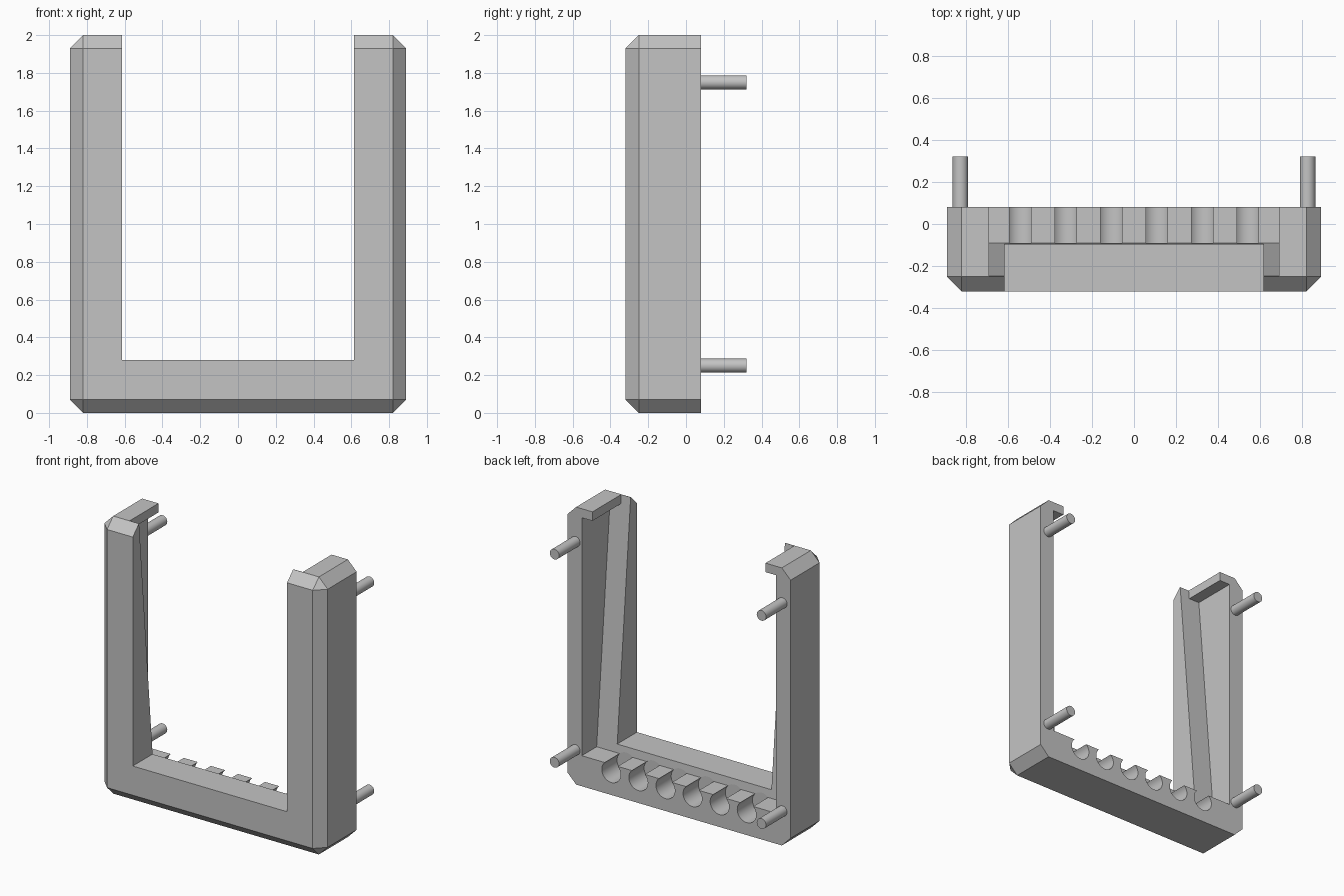
import bpy
import bmesh
import math
from mathutils import Matrix

default = bpy.data.objects.get("Cube")
if default:
    bpy.data.objects.remove(default, do_unlink=True)

grey = bpy.data.materials.new("plain_grey")
grey.use_nodes = True
colour = (0.55, 0.55, 0.55, 1)
grey.diffuse_color = colour
grey.node_tree.nodes["Principled BSDF"].inputs["Base Color"].default_value = colour

BACK, FRONT, CHAMFER = 0.08, -0.32, 0.07
BED = 0.22


def make_object(name, bm):
    bmesh.ops.recalc_face_normals(bm, faces=bm.faces)
    mesh = bpy.data.meshes.new(name)
    bm.to_mesh(mesh)
    bm.free()
    mesh.materials.append(grey)
    obj = bpy.data.objects.new(name, mesh)
    bpy.context.collection.objects.link(obj)
    return obj


def prism(name, half_width, profile):
    """Extrude a (y, z) profile along x, centred on x = 0."""
    bm = bmesh.new()
    face = bm.faces.new([bm.verts.new((-half_width, y, z)) for y, z in profile])
    side = bmesh.ops.extrude_face_region(bm, geom=[face])["geom"]
    verts = [v for v in side if isinstance(v, bmesh.types.BMVert)]
    bmesh.ops.translate(bm, verts=verts, vec=(2 * half_width, 0, 0))
    return make_object(name, bm)


def rod(name, x, z, radius, y0, y1, sides=32):
    bm = bmesh.new()
    place = Matrix.Translation((x, (y0 + y1) / 2, z)) @ Matrix.Rotation(math.pi / 2, 4, "X")
    bmesh.ops.create_cone(bm, cap_ends=True, segments=sides, radius1=radius,
                          radius2=radius, depth=y1 - y0, matrix=place)
    return make_object(name, bm)


def smooth(obj):
    bpy.ops.object.select_all(action="DESELECT")
    obj.select_set(True)
    bpy.context.view_layer.objects.active = obj
    bpy.ops.object.shade_smooth_by_angle(angle=math.radians(30))


def cut(target, cutter):
    mod = target.modifiers.new("cut", "BOOLEAN")
    mod.operation, mod.solver, mod.object = "DIFFERENCE", "EXACT", cutter
    bpy.context.view_layer.objects.active = target
    bpy.ops.object.modifier_apply(modifier=mod.name)
    bpy.data.objects.remove(cutter, do_unlink=True)


def slope_y(z):
    """Back surface of the front lip, thicker toward the base."""
    return -0.248 + (2 - z) * 0.089


def slanted(top):
    return [(slope_y(BED), BED), (0.2, BED), (0.2, top), (slope_y(top), top)]


# Frame block, chamfered everywhere except around the back face
bm = bmesh.new()
block = Matrix.Translation((0, (FRONT + BACK) / 2, 1)) @ Matrix.Diagonal((1.78, BACK - FRONT, 2, 1))
bmesh.ops.create_cube(bm, size=1, matrix=block)
edges = [e for e in bm.edges if min(v.co.y for v in e.verts) < 0]
bmesh.ops.bevel(bm, geom=edges, offset=CHAMFER, segments=1, affect="EDGES")
# Trim the back flat where the depth edges were chamfered
frame = make_object("frame", bm)

# Front opening, then the tapered slot behind the lip and under the top tabs
cut(frame, prism("opening_cutter", 0.615, [(-0.5, 0.28), (0.2, 0.28), (0.2, 2.2), (-0.5, 2.2)]))
cut(frame, prism("slot_cutter", 0.69, slanted(2.2)))
cut(frame, prism("pocket_cutter", 0.775, slanted(1.935)))

# Row of round cable channels, open at the top
for i in range(6):
    cut(frame, rod("channel_cutter", (i - 2.5) * 0.216, 0.165, 0.0755, -0.093, 0.2, 40))
smooth(frame)

# Mounting pins on the back
for side, x in (("left", 0.825), ("right", -0.825)):
    for level, z in (("lower", 0.25), ("upper", 1.75)):
        smooth(rod(f"{side}_{level}_pin", x, z, 0.037, BACK - 0.02, 0.32))
